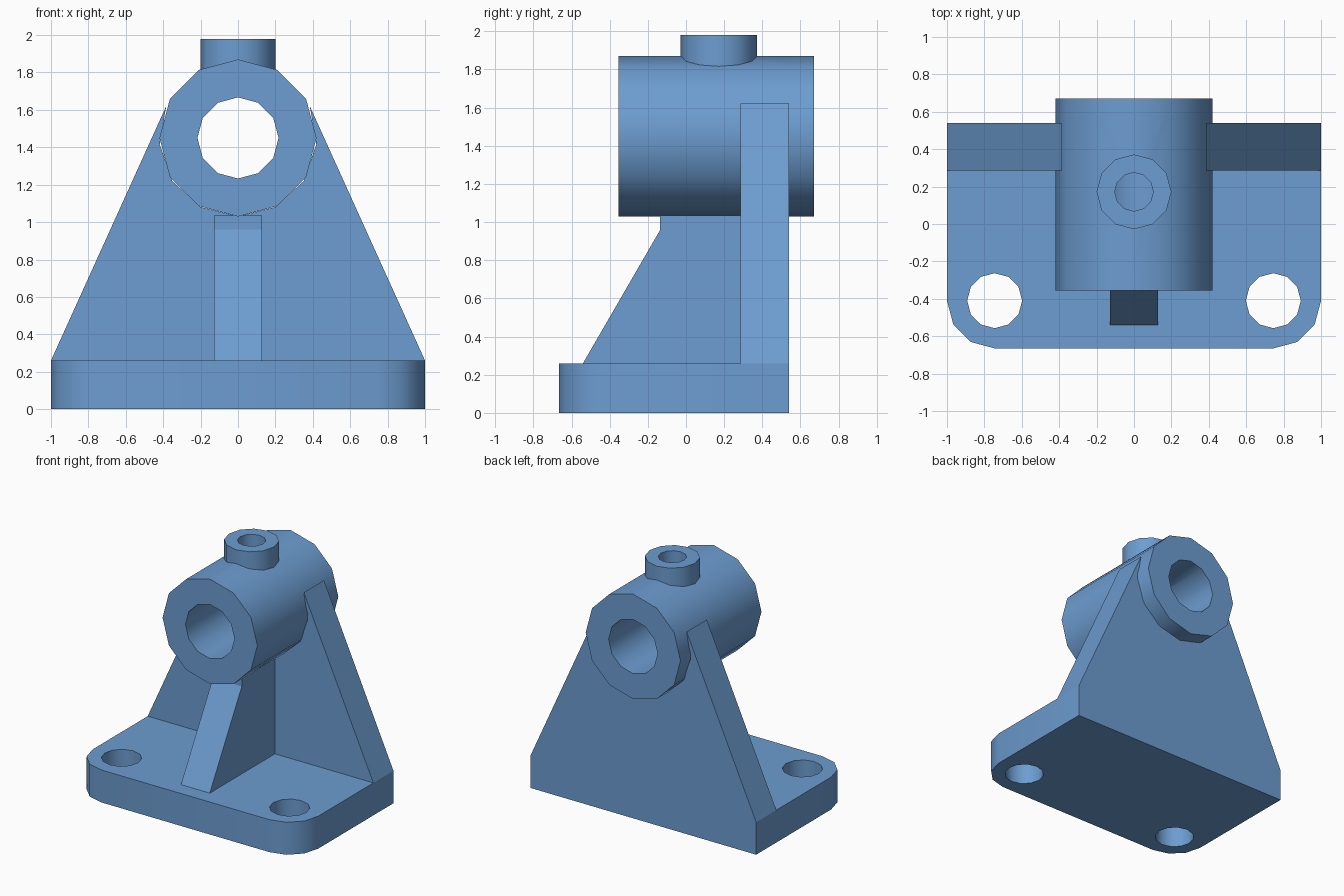
import bpy, bmesh, math

if "Cube" in bpy.data.objects:
    bpy.data.objects.remove(bpy.data.objects["Cube"], do_unlink=True)

blue = bpy.data.materials.new("steel blue")
blue.use_nodes = True
COLOUR = (0.153, 0.337, 0.638, 1.0)
blue.diffuse_color = COLOUR
blue.node_tree.nodes["Principled BSDF"].inputs["Base Color"].default_value = COLOUR

# Maps a profile point (u, v) and extrusion depth w to x, y, z
AXES = {
    "X": lambda u, v, w: (w, u, v),
    "Y": lambda u, v, w: (u, w, v),
    "Z": lambda u, v, w: (u, v, w),
}


def arc(cu, cv, r, start, end, segments):
    """Points on an arc, angles in degrees, both ends included."""
    angles = [math.radians(start + (end - start) * i / segments) for i in range(segments + 1)]
    return [(cu + r * math.cos(a), cv + r * math.sin(a)) for a in angles]


def circle(cu, cv, r):
    return arc(cu, cv, r, 0, 330, 11)


def prism(name, profile, axis, w0, w1):
    """Extrude a closed profile along an axis from w0 to w1."""
    bm = bmesh.new()
    ends = [[bm.verts.new(AXES[axis](u, v, w)) for u, v in profile] for w in (w0, w1)]
    for end in ends:
        bm.faces.new(end)
    n = len(profile)
    for i in range(n):
        j = (i + 1) % n
        bm.faces.new((ends[0][i], ends[0][j], ends[1][j], ends[1][i]))
    bmesh.ops.recalc_face_normals(bm, faces=bm.faces)
    mesh = bpy.data.meshes.new(name)
    bm.to_mesh(mesh)
    bm.free()
    mesh.materials.append(blue)
    obj = bpy.data.objects.new(name, mesh)
    bpy.context.collection.objects.link(obj)
    return obj


def select(obj):
    bpy.ops.object.select_all(action="DESELECT")
    obj.select_set(True)
    bpy.context.view_layer.objects.active = obj


def drill(obj, *cutters):
    """Cut holes into a part and bake the result."""
    select(obj)
    for cutter in cutters:
        mod = obj.modifiers.new("hole", "BOOLEAN")
        mod.operation = "DIFFERENCE"
        mod.solver = "EXACT"
        mod.object = cutter
        bpy.ops.object.modifier_apply(modifier=mod.name)


# Main dimensions
BASE_TOP = 0.26
BACK, WALL_FRONT = 0.54, 0.285
AXIS_Z, BARREL_R = 1.45, 0.42
BOSS_Y = 0.172
BOLT_X, BOLT_Y = 0.745, -0.41

# Base plate with two rounded front corners
base = prism("base_plate",
             [(1, BACK), (-1, BACK)]
             + arc(-BOLT_X, BOLT_Y, 0.255, 180, 270, 3)
             + arc(BOLT_X, BOLT_Y, 0.255, 270, 360, 3),
             "Z", 0, BASE_TOP)

# Tapered back wall cradling the barrel
wall = prism("back_wall",
             [(-1, BASE_TOP), (1, BASE_TOP)] + arc(0, AXIS_Z, BARREL_R, 24, -204, 8),
             "Y", WALL_FRONT, BACK)

# Sloped rib under the barrel
rib = prism("support_rib",
            [(-0.54, BASE_TOP), (WALL_FRONT, BASE_TOP), (WALL_FRONT, 1.035),
             (-0.135, 1.035), (-0.135, 0.96)],
            "X", -0.128, 0.128)

# Bearing barrel and oil boss
barrel = prism("bearing_barrel", circle(0, AXIS_Z, BARREL_R), "Y", -0.355, 0.67)
boss = prism("oil_boss", circle(0, BOSS_Y, 0.2), "Z", 1.76, 1.98)

# Bolt holes, bore and oil hole
bolts = [prism("bolt_hole_cutter", circle(s * BOLT_X, BOLT_Y, 0.147), "Z", -0.1, 0.4)
         for s in (-1, 1)]
bore = prism("bore_cutter", circle(0, AXIS_Z, 0.217), "Y", -1, 1)
oil = prism("oil_hole_cutter", circle(0, BOSS_Y, 0.103), "Z", AXIS_Z, 2.2)
drill(base, *bolts)
drill(barrel, bore, oil)
drill(boss, oil)
for cutter in bolts + [bore, oil]:
    bpy.data.objects.remove(cutter, do_unlink=True)

# Smooth the round walls, keep the edges crisp
for part in (base, barrel, boss):
    select(part)
    bpy.ops.object.shade_smooth_by_angle(angle=math.radians(40))
